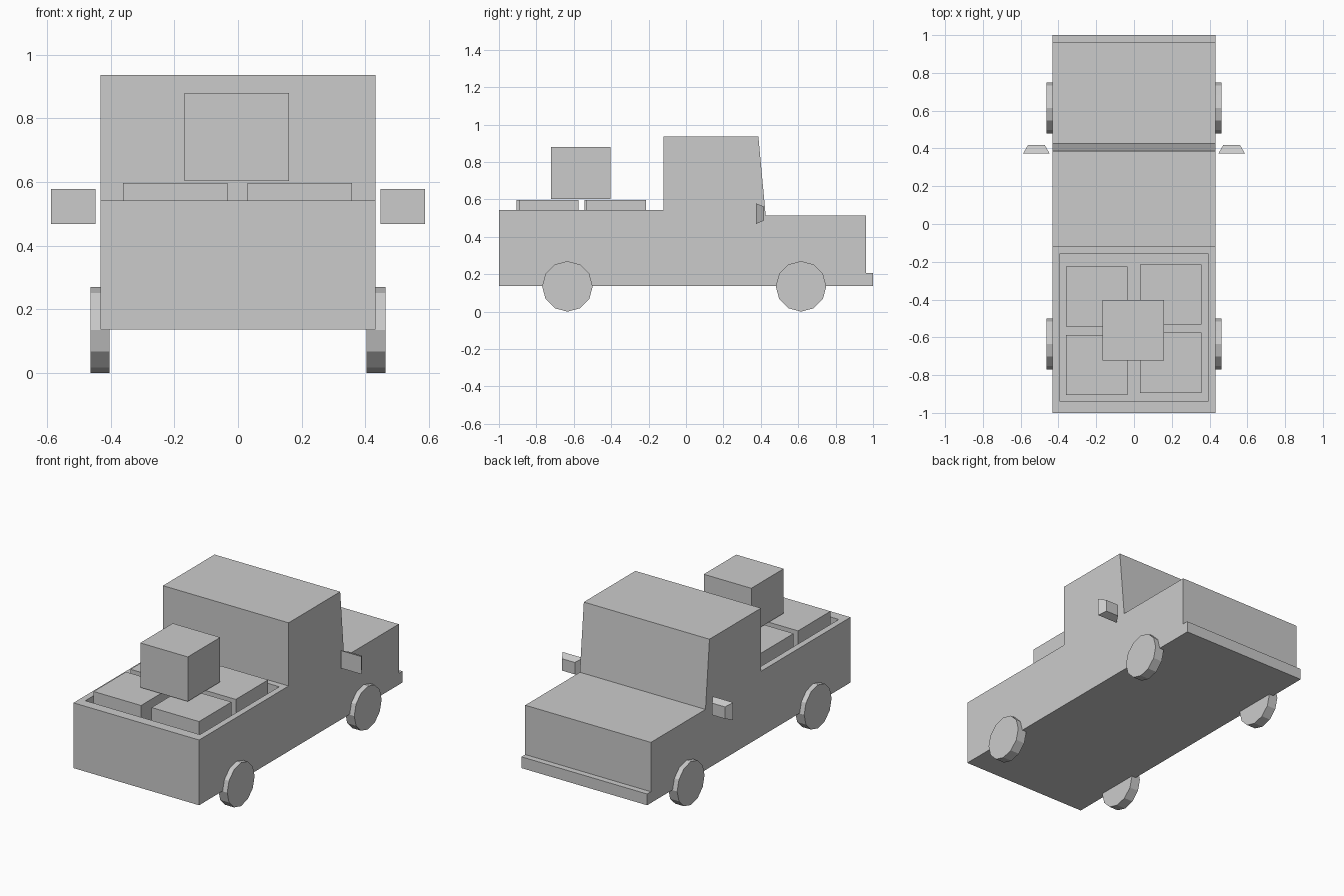
import bpy, bmesh
from math import pi
from mathutils import Matrix, Vector

if "Cube" in bpy.data.objects:
    bpy.data.objects.remove(bpy.data.objects["Cube"])


def finish(name, bm):
    bmesh.ops.recalc_face_normals(bm, faces=bm.faces[:])
    mesh = bpy.data.meshes.new(name)
    bm.to_mesh(mesh)
    bm.free()
    obj = bpy.data.objects.new(name, mesh)
    bpy.context.collection.objects.link(obj)
    return obj


def box(name, center, size):
    bm = bmesh.new()
    m = Matrix.Translation(center) @ Matrix.Diagonal((*size, 1))
    bmesh.ops.create_cube(bm, size=1, matrix=m)
    return finish(name, bm)


# Truck body: side profile (y, z) extruded across the width
W = 0.4325
profile = [(-1, 0.137), (1, 0.137), (1, 0.207), (0.963, 0.207), (0.963, 0.514),
           (0.426, 0.514), (0.387, 0.936), (-0.12, 0.936), (-0.12, 0.543), (-1, 0.543)]
bm = bmesh.new()
side = bm.faces.new([bm.verts.new((-W, y, z)) for y, z in profile])
ext = bmesh.ops.extrude_face_region(bm, geom=[side], use_keep_orig=True)
bmesh.ops.translate(bm, vec=(2 * W, 0, 0),
                    verts=[v for v in ext["geom"] if isinstance(v, bmesh.types.BMVert)])
bmesh.ops.recalc_face_normals(bm, faces=bm.faces[:])

# Cargo bed: inset the rear deck and sink it to the floor
FLOOR = 0.32
deck = next(f for f in bm.faces
            if f.normal.z > 0.9 and (f.calc_center_median() - Vector((0, -0.56, 0.543))).length < 0.02)
bmesh.ops.inset_individual(bm, faces=[deck], thickness=0.054)
for v in deck.verts:
    if v.co.y < -0.5:
        v.co.y = -0.938
floor = bmesh.ops.extrude_discrete_faces(bm, faces=[deck])["faces"][0]
for v in floor.verts:
    v.co.z = FLOOR
finish("truck_body", bm)

# Wheels: twelve-sided discs
for sx, side_name in ((-1, "left"), (1, "right")):
    for y, end in ((-0.634, "rear"), (0.615, "front")):
        bm = bmesh.new()
        m = Matrix.Translation((sx * 0.4335, y, 0.135)) @ Matrix.Rotation(pi / 2, 4, 'Y')
        bmesh.ops.create_cone(bm, cap_ends=True, segments=12, radius1=0.135,
                              radius2=0.135, depth=0.061, matrix=m)
        finish(f"{end}_wheel_{side_name}", bm)

    # Wing mirror: block tapering towards the bonnet
    bm = bmesh.new()
    bmesh.ops.create_cube(bm, size=2)
    for v in bm.verts:
        hx, hz, y = (0.044, 0.037, 0.418) if v.co.y > 0 else (0.07, 0.055, 0.374)
        v.co = (sx * 0.517 + v.co.x * hx, y, 0.524 + v.co.z * hz)
    finish(f"wing_mirror_{side_name}", bm)

# Cargo: four boxes in the bed and one stacked on top
SIZE = (0.327, 0.319, 0.277)
for i, (x, y) in enumerate([(-0.197, -0.746), (-0.197, -0.384),
                            (0.194, -0.734), (0.194, -0.373)]):
    box(f"cargo_box_{i + 1}", (x, y, 0.597 - SIZE[2] / 2), SIZE)
box("stacked_cargo_box", (-0.004, -0.562, 0.742), SIZE)
